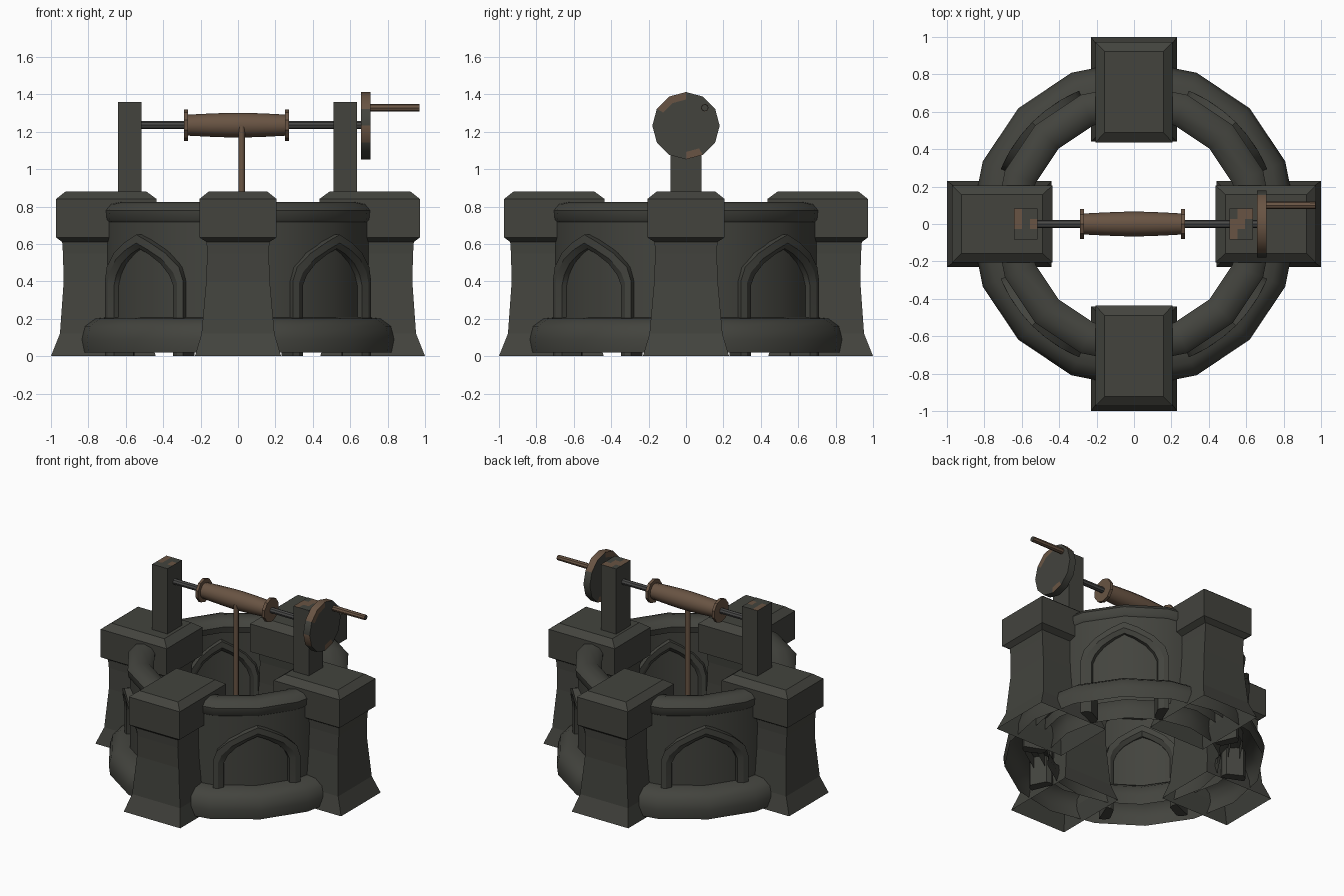
import bpy, bmesh, math
from mathutils import Matrix, Vector

if "Cube" in bpy.data.objects:
    bpy.data.objects.remove(bpy.data.objects["Cube"])


def mat(name, rgb):
    m = bpy.data.materials.new(name)
    m.diffuse_color = (*rgb, 1)
    m.use_nodes = True
    m.node_tree.nodes["Principled BSDF"].inputs["Base Color"].default_value = m.diffuse_color
    return m


STONE = mat("dark_stone", (0.056, 0.057, 0.048))
RUST = mat("rusty_brown", (0.140, 0.088, 0.056))
IRON = mat("grey_iron", (0.066, 0.066, 0.064))


def make(name, bm, mats, smooth=None):
    bmesh.ops.recalc_face_normals(bm, faces=bm.faces)
    me = bpy.data.meshes.new(name)
    bm.to_mesh(me)
    bm.free()
    ob = bpy.data.objects.new(name, me)
    bpy.context.collection.objects.link(ob)
    for m in mats:
        me.materials.append(m)
    if smooth:
        bpy.ops.object.select_all(action='DESELECT')
        ob.select_set(True)
        bpy.context.view_layer.objects.active = ob
        bpy.ops.object.shade_smooth_by_angle(angle=math.radians(smooth))
    return ob


def loft(bm, loops, closed=True, wrap=False, cap_start=False, cap_end=False):
    """Bridge lists of points into a skin."""
    rows = [[bm.verts.new(p) for p in lp] for lp in loops]
    n = len(rows[0])
    pairs = list(zip(rows, rows[1:])) + ([(rows[-1], rows[0])] if wrap else [])
    for a, b in pairs:
        for i in range(n if closed else n - 1):
            j = (i + 1) % n
            bm.faces.new((a[i], a[j], b[j], b[i]))
    if cap_start:
        bm.faces.new(rows[0])
    if cap_end:
        bm.faces.new(rows[-1])
    return rows


def ring(name, profile, closed=True, segs=16):
    """(radius, z) profile turned around the z axis."""
    bm = bmesh.new()
    loops = []
    for k in range(segs):
        a = 2 * math.pi * k / segs
        loops.append([(r * math.cos(a), r * math.sin(a), z) for r, z in profile])
    loft(bm, loops, closed=closed, wrap=True)
    return make(name, bm, [STONE], 40)


def x_turned(name, stations, segs, mats, y=0, z=1.235, smooth=35):
    """Turned part along the x axis from (x, radius) stations."""
    bm = bmesh.new()
    loops = []
    for x, r in stations:
        loops.append([(x, y + r * math.sin(2 * math.pi * k / segs),
                       z + r * math.cos(2 * math.pi * k / segs)) for k in range(segs)])
    loft(bm, loops, cap_start=True, cap_end=True)
    return make(name, bm, mats, smooth)


# Round wall, rolled rim and hollow bulging foot ring
ring("well_wall", [(.73, .12), (.73, .74), (.65, .74), (.65, .12)], closed=False)
ring("wall_rim", [(.725, .712), (.742, .73), (.747, .78), (.72, .812), (.66, .825),
                  (.60, .812), (.57, .775), (.58, .73), (.64, .712)])
ring("foot_ring", [(.865, .02), (.875, .09), (.855, .16), (.80, .20), (.71, .21),
                   (.64, .20), (.59, .16), (.575, .09), (.58, .02)], closed=False)

# Four flared buttress pillars with bevelled caps: (z, half width, inner, outer)
SECTIONS = [(0, .23, .44, 1.0), (.12, .195, .475, .952), (.40, .17, .49, .932),
            (.55, .165, .49, .936), (.61, .168, .485, .94), (.635, .207, .435, .973),
            (.84, .207, .435, .973), (.88, .157, .49, .922)]
for k, side in enumerate(("right", "back", "left", "front")):
    bm = bmesh.new()
    loft(bm, [[(ri, -w, z), (ro, -w, z), (ro, w, z), (ri, w, z)]
              for z, w, ri, ro in SECTIONS], cap_end=True)
    bm.transform(Matrix.Rotation(k * math.pi / 2, 4, 'Z'))
    make("pillar_" + side, bm, [STONE])

# Pointed arch frames following the curve of the wall, on both faces
OUTER = [(-.30, 0), (-.30, .40), (-.275, .475), (-.195, .55), (-.09, .61), (0, .65)]
MID = [(-.265, 0), (-.265, .39), (-.24, .45), (-.17, .52), (-.08, .57), (0, .605)]
INNER = [(-.23, 0), (-.23, .38), (-.205, .435), (-.15, .495), (-.07, .545), (0, .575)]


def arch(half, r, a0):
    pts = half + [(-s, z) for s, z in reversed(half[:-1])]
    return [(r * math.cos(a0 + s / .76), r * math.sin(a0 + s / .76), z) for s, z in pts]


for k in range(4):
    a0 = math.radians(45 + 90 * k)
    bm = bmesh.new()
    loops = [arch(OUTER, .61, a0), arch(OUTER, .77, a0), arch(MID, .77, a0),
             arch(INNER, .748, a0), arch(INNER, .632, a0), arch(MID, .61, a0)]
    rows = loft(bm, loops, closed=False, wrap=True)
    for end in (0, -1):
        bm.faces.new([r[end] for r in rows])
    make("arch_frame_%d" % (k + 1), bm, [STONE], 30)

# Two square winch posts with rust patches on the tops
for side, x in (("left", -.578), ("right", .573)):
    bm = bmesh.new()
    w, d = .0625, .083
    loft(bm, [[(x - w, -d, z), (x + w, -d, z), (x + w, d, z), (x - w, d, z)]
              for z in (.86, 1.36)], cap_start=True)
    rusty = {"left": ((0, 2), (0, 1), (2, 1)), "right": ((1, 2), (2, 2), (0, 1), (1, 1), (0, 0))}
    for i in range(3):
        for j in range(3):
            xs = [x - w + 2 * w * (i + t) / 3 for t in (0, 1)]
            ys = [-d + 2 * d * (j + t) / 3 for t in (0, 1)]
            f = bm.faces.new([bm.verts.new((xs[p], ys[q], 1.36))
                              for p, q in ((0, 0), (1, 0), (1, 1), (0, 1))])
            f.material_index = int((i, j) in rusty[side])
    bmesh.ops.remove_doubles(bm, verts=bm.verts, dist=1e-5)
    make("post_" + side, bm, [STONE, RUST])

# Axle, drum and drum flanges
x_turned("axle", [(-.53, .021), (.66, .021)], 8, [IRON])
x_turned("rope_drum", [(-.27, .056), (-.15, .062), (-.04, .066), (.04, .066),
                       (.15, .062), (.26, .056)], 12, [RUST])
x_turned("flange_left", [(-.288, .085), (-.268, .085)], 10, [RUST])
x_turned("flange_right", [(.252, .085), (.274, .085)], 10, [RUST])

# Hanging rope
bm = bmesh.new()
bmesh.ops.create_cone(bm, cap_ends=True, segments=8, radius1=.018, radius2=.018, depth=.83,
                      matrix=Matrix.Translation((.02, -.05, .815)))
make("rope", bm, [RUST], 50)

# Crank disc with rusty patches round its edge
disc = x_turned("crank_disc", [(.657, .14), (.657, .18), (.709, .18), (.709, .14)],
                12, [STONE, RUST], z=1.232)
for p in disc.data.polygons:
    n, c = p.normal, p.center
    ang = math.degrees(math.atan2(c.y, c.z - 1.232))
    if abs(n.x) < .5:
        p.material_index = int(n.z > .6 or (n.y < 0 and -.4 < n.z < 0))
    elif len(p.vertices) == 4:
        p.material_index = int(-60 < ang < 0 or 150 < ang < 180)

# Crank handle
handle = x_turned("crank_handle", [(.70, .02), (.73, .02), (.745, .021), (.97, .019)], 8,
                  [RUST, STONE], y=.10, z=1.328)
for p in handle.data.polygons:
    if p.normal.x > .9:
        p.material_index = 1
